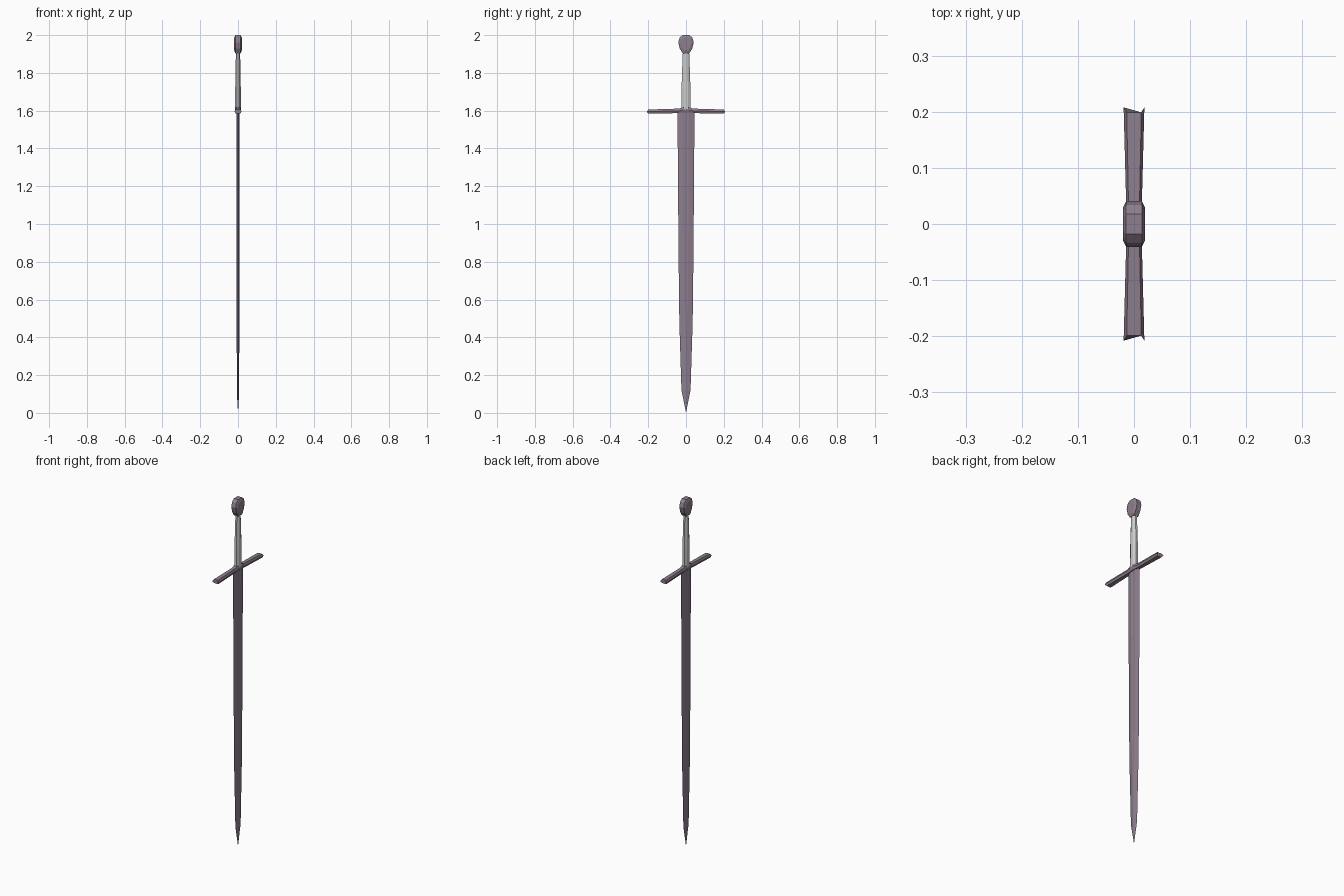
import bpy, bmesh, math

if "Cube" in bpy.data.objects:
    bpy.data.objects.remove(bpy.data.objects["Cube"])

steel = bpy.data.materials.new("dark_steel")
steel.diffuse_color = (0.27, 0.21, 0.27, 1)
steel.use_nodes = True
steel.node_tree.nodes["Principled BSDF"].inputs["Base Color"].default_value = steel.diffuse_color


def loft(name, rings, mat=None):
    """Skin a list of equal-length point rings and cap both ends."""
    bm = bmesh.new()
    loops = [[bm.verts.new(p) for p in ring] for ring in rings]
    n = len(loops[0])
    for a, b in zip(loops, loops[1:]):
        for i in range(n):
            j = (i + 1) % n
            bm.faces.new((a[i], a[j], b[j], b[i]))
    bm.faces.new(loops[0])
    bm.faces.new(loops[-1])
    bmesh.ops.remove_doubles(bm, verts=bm.verts, dist=1e-5)
    bmesh.ops.recalc_face_normals(bm, faces=bm.faces)
    me = bpy.data.meshes.new(name)
    bm.to_mesh(me)
    bm.free()
    ob = bpy.data.objects.new(name, me)
    bpy.context.collection.objects.link(ob)
    if mat:
        me.materials.append(mat)
    return ob


# Blade: sharp edges, two ridges and a shallow central fuller that runs out
# (z, half width, ridge offset, half thickness, fuller half thickness)
blade = [(1.60, 0.045, 0.014, 0.008, 0.005), (1.16, 0.042, 0.013, 0.007, 0.004),
         (0.58, 0.037, 0.010, 0.007, 0.005), (0.44, 0.034, 0.003, 0.007, 0.007),
         (0.12, 0.024, 0.002, 0.006, 0.006), (0.07, 0.014, 0.001, 0.004, 0.004),
         (0.0, 0.0, 0.0, 0.0, 0.0)]
bm_rings = [[(0, w, z), (t, f, z), (d, 0, z), (t, -f, z),
             (0, -w, z), (-t, -f, z), (-d, 0, z), (-t, f, z)]
            for z, w, f, t, d in blade[:-1]]
bm_rings.append([(1e-4 * math.sin(i * math.pi / 4), 1e-4 * math.cos(i * math.pi / 4), 0)
                 for i in range(8)])
loft("blade", bm_rings, steel)

# Crossguard: hexagonal bar, raised in the middle, flaring to pointed ends
# (y, half x, bottom z, top z, end point offset)
arm = [(0.015, 0.016, 1.588, 1.621, 0), (0.036, 0.014, 1.587, 1.611, 0),
       (0.199, 0.0185, 1.584, 1.606, 0.009)]


def guard_ring(s, y, w, lo, hi, tip):
    m, c = (lo + hi) / 2, 0.7 * w
    return [(w, s * (y + tip), m), (c, s * y, hi), (-c, s * y, hi),
            (-w, s * (y + tip), m), (-c, s * y, lo), (c, s * y, lo)]


loft("crossguard", [guard_ring(-1, *a) for a in reversed(arm)]
     + [guard_ring(1, *a) for a in arm], steel)

# Grip: flattened octagonal handle (z, half x, half y)
grip = [(1.61, 0.015, 0.025), (1.72, 0.015, 0.024), (1.84, 0.013, 0.020), (1.915, 0.011, 0.017)]
loft("grip", [[(a * math.cos(k) * 1.06, b * math.sin(k) * 1.06, z)
               for k in [math.pi / 8 + i * math.pi / 4 for i in range(8)]]
              for z, a, b in grip])

# Pommel: faceted disc with raised flat faces
outline = [(0.018, 2.0), (0.034, 1.986), (0.041, 1.961), (0.033, 1.928), (0.017, 1.903)]
outline += [(-y, z) for y, z in reversed(outline)]
cz = 1.955
loft("pommel", [[(x, y * k, cz + (z - cz) * k) for y, z in outline]
                for x, k in [(-0.02, 0.7), (-0.014, 1), (0.014, 1), (0.02, 0.7)]], steel)
